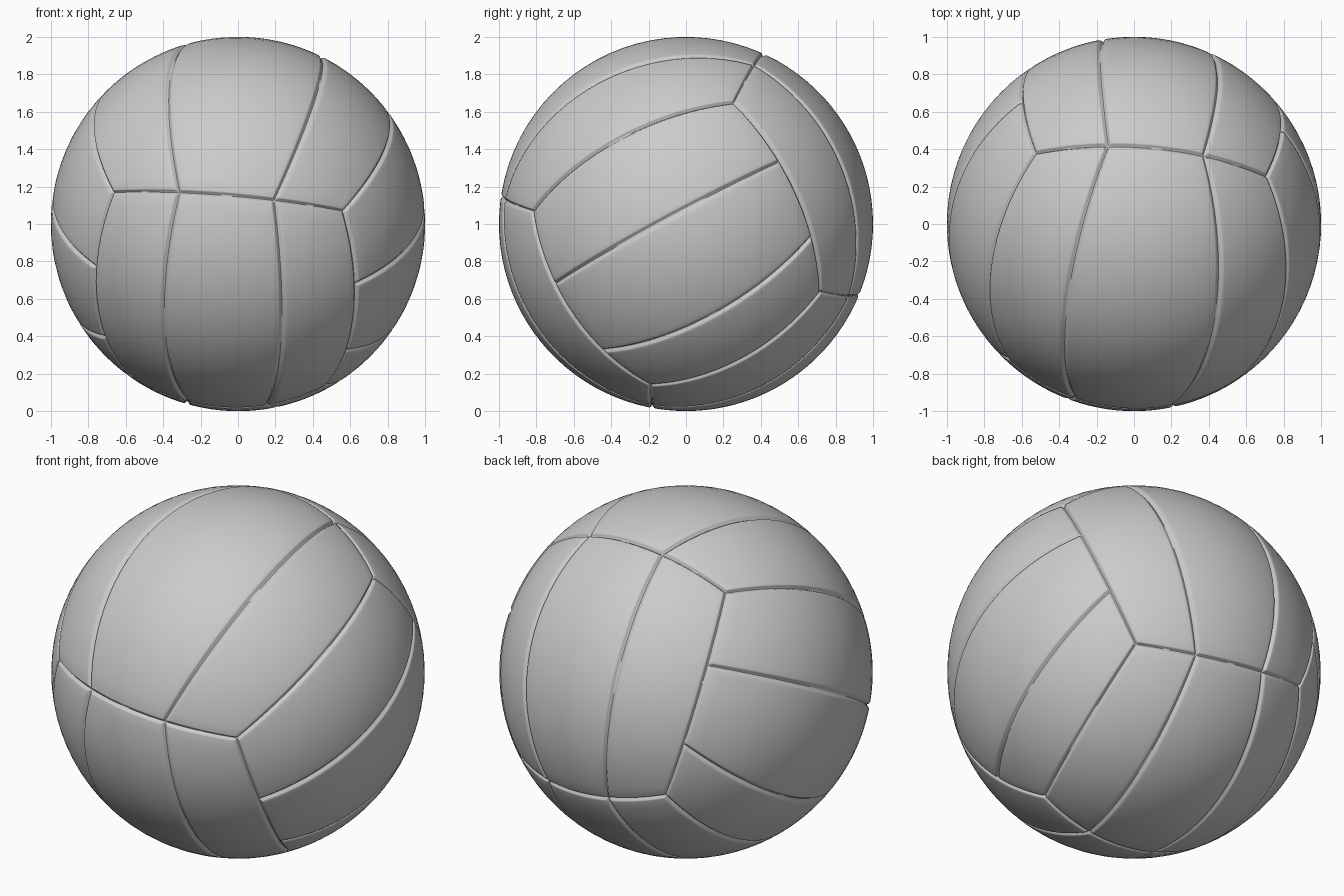
import bpy, bmesh, math
from mathutils import Vector

if "Cube" in bpy.data.objects:
    bpy.data.objects.remove(bpy.data.objects["Cube"])

CENTRE = Vector((0, 0, 1))
# groove cross-section: (distance from seam, depth)
GROOVE = [(0.0, 0.016), (0.005, 0.013), (0.010, 0.005), (0.014, 0.001), (0.019, 0.0)]
INNER = 24


def V(x, y, z):
    return Vector((x, y, z)).normalized()


def slerp(a, b, t):
    w = a.angle(b)
    return ((a * math.sin((1 - t) * w) + b * math.sin(t * w)) / math.sin(w)).normalized()


def stations(length):
    """Parameter / depth pairs across a panel, dense near both seams."""
    left = [(d / length, h) for d, h in GROOVE]
    s = left[-1][0]
    mid = [(s + (1 - 2 * s) * k / INNER, 0.0) for k in range(1, INNER)]
    return left + mid + [(1 - t, h) for t, h in reversed(left)]


def add_panel(bm, a, b, c, d):
    """Cushioned panel a-b-c-d bounded by great circles, sunk along its edges."""
    us = stations((a.angle(b) + d.angle(c)) / 2)
    vs = stations((a.angle(d) + b.angle(c)) / 2)
    grid = []
    for u, hu in us:
        p, q = slerp(a, b, u), slerp(d, c, u)
        grid.append([bm.verts.new(CENTRE + slerp(p, q, v) * (1 - max(hu, hv)))
                     for v, hv in vs])
    flip = (b - a).cross(d - a).dot(a + b + c + d) < 0
    for i in range(len(us) - 1):
        for j in range(len(vs) - 1):
            f = [grid[i][j], grid[i + 1][j], grid[i + 1][j + 1], grid[i][j + 1]]
            bm.faces.new(f[::-1] if flip else f).smooth = True


# Eight corners of the seam cage: left and right ends of the four cross seams
left = [V(-.67, -.72, .17), V(-.53, .38, .76), V(-.455, .841, -.29), V(-.57, -.11, -.81)]
right = [V(.565, -.82, .07), V(.71, .255, .65), V(.59, .72, -.363), V(.468, -.19, -.863)]
BAND = (0, .31, .697, 1)
SIDE = (0, .347, .718, 1)

bm = bmesh.new()
# Three-strip band running round top, back, underside and front
for k in range(4):
    n = (k + 1) % 4
    e0 = [slerp(left[k], right[k], t) for t in BAND]
    e1 = [slerp(left[n], right[n], t) for t in BAND]
    for i in range(3):
        add_panel(bm, e0[i], e0[i + 1], e1[i + 1], e1[i])
# Three strips on each side cap
for cap in (left, right):
    e0 = [slerp(cap[0], cap[3], t) for t in SIDE]
    e1 = [slerp(cap[1], cap[2], t) for t in SIDE]
    for i in range(3):
        add_panel(bm, e0[i], e0[i + 1], e1[i + 1], e1[i])

mesh = bpy.data.meshes.new("ball_panels")
bmesh.ops.remove_doubles(bm, verts=bm.verts, dist=0.0002)
bm.to_mesh(mesh)
bm.free()
ball = bpy.data.objects.new("ball_panels", mesh)
bpy.context.collection.objects.link(ball)
